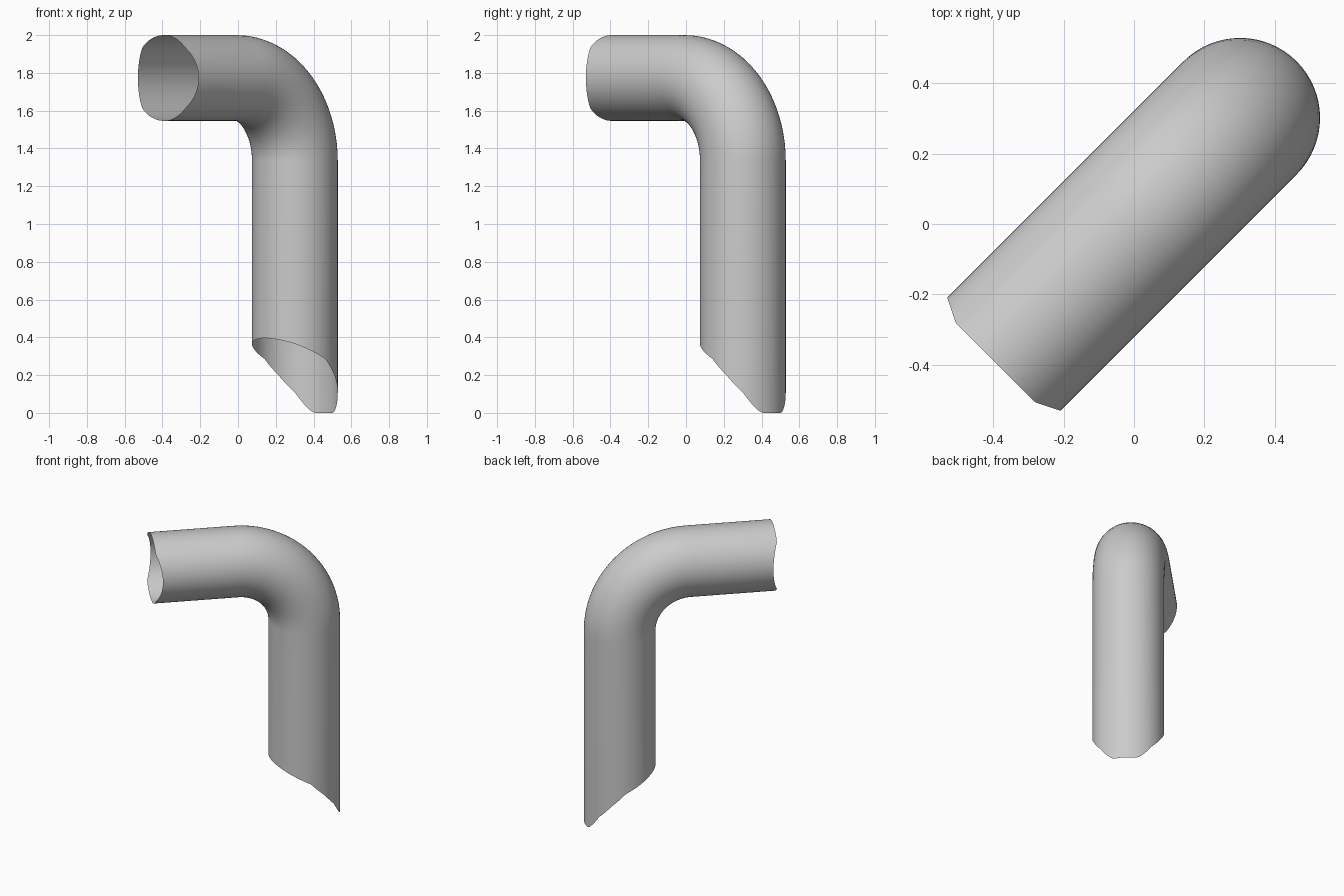
import bpy, bmesh, math
from mathutils import Vector

cube = bpy.data.objects.get("Cube")
if cube:
    bpy.data.objects.remove(cube, do_unlink=True)

RADIUS = 0.227       # pipe radius
LEG = 0.426          # distance of the leg axis from the centre, along the diagonal
BEND = 0.44          # bend radius on the axis
TOP = 2 - RADIUS     # height of the horizontal axis
SIDES, STEPS = 64, 20
ALONG = Vector((1, 1, 0)).normalized()
ACROSS = Vector((1, -1, 0)).normalized()
UP = Vector((0, 0, 1))

# Slanted mouth of the leg: (offset along the diagonal, height)
MOUTH = [(-0.23, 0.397), (-0.16, 0.365), (0, 0.286), (0.09, 0.196),
         (0.16, 0.109), (0.214, 0), (0.23, 0)]


def mouth_height(s):
    for (a, za), (b, zb) in zip(MOUTH, MOUTH[1:]):
        if s <= b:
            return za + (zb - za) * (s - a) / (b - a)
    return 0


def saddle_end(t):
    # Flat at top and bottom, notched inward at both sides
    return -0.557 + 0.5 * max(0, abs(t) - 0.158)


def pipe_point(s, t, z):
    return ALONG * s + ACROSS * t + UP * z


angles = [2 * math.pi * i / SIDES for i in range(SIDES)]
circle = [(RADIUS * math.cos(a), RADIUS * math.sin(a)) for a in angles]

# Leg mouth, bend and saddle-cut end as successive rings
rings = [[pipe_point(LEG + u, t, mouth_height(u)) for u, t in circle]]
for i in range(STEPS + 1):
    a = math.pi / 2 * i / STEPS
    rings.append([pipe_point(LEG - BEND + (BEND + u) * math.cos(a), t,
                             TOP - BEND + (BEND + u) * math.sin(a))
                  for u, t in circle])
rings.append([pipe_point(saddle_end(t), t, TOP + u) for u, t in circle])

bm = bmesh.new()
loops = [[bm.verts.new(p) for p in ring] for ring in rings]
for low, high in zip(loops, loops[1:]):
    for i in range(SIDES):
        j = (i + 1) % SIDES
        bm.faces.new((low[i], high[i], high[j], low[j]))
bmesh.ops.recalc_face_normals(bm, faces=bm.faces)
# Make the skin face outward from the leg axis
bm.faces.ensure_lookup_table()
first = bm.faces[0]
if first.normal.dot(first.calc_center_median() - ALONG * LEG) < 0:
    bmesh.ops.reverse_faces(bm, faces=bm.faces)

mesh = bpy.data.meshes.new("bent_pipe")
bm.to_mesh(mesh)
bm.free()
pipe = bpy.data.objects.new("bent_pipe", mesh)
bpy.context.collection.objects.link(pipe)

# Plain grey material
grey = bpy.data.materials.new("light_grey")
grey.use_nodes = True
grey.diffuse_color = (0.6, 0.6, 0.6, 1)
grey.node_tree.nodes["Principled BSDF"].inputs["Base Color"].default_value = (0.6, 0.6, 0.6, 1)
mesh.materials.append(grey)

bpy.context.view_layer.objects.active = pipe
pipe.select_set(True)
bpy.ops.object.shade_smooth_by_angle(angle=math.radians(40))
